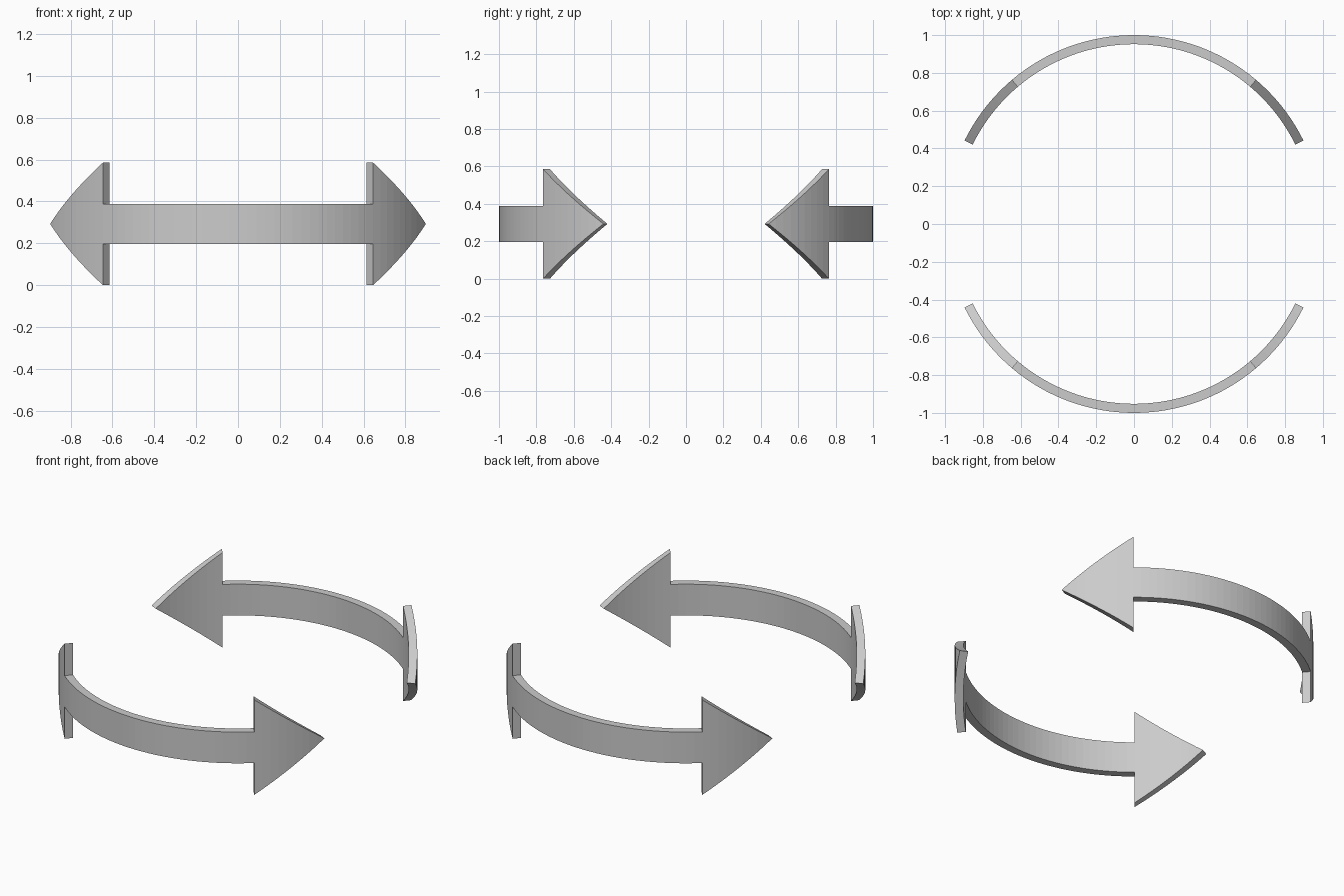
import bpy, bmesh
from math import radians, sin, cos

if "Cube" in bpy.data.objects:
    bpy.data.objects.remove(bpy.data.objects["Cube"])

R_OUT, R_IN = 1.0, 0.952          # outer and inner radius of the band
MID = 0.2925                      # height of the arrow's centre line
HALF_HEAD, HALF_BAND = 0.2925, 0.096
BASE, TIP = radians(40.2), radians(63.8)   # angles measured from the arc's middle
BAND_SEGS, HEAD_SEGS = 32, 9


def curved_arrow(name, side):
    """Double-ended arrow wrapped round the z axis; side is -1 front, +1 back."""
    bm = bmesh.new()

    def column(angle, heights):
        return [bm.verts.new((R_OUT * sin(angle), side * R_OUT * cos(angle), MID + h))
                for h in heights]

    def skin(columns):
        for a, b in zip(columns, columns[1:]):
            for i in range(len(a) - 1):
                bm.faces.new((a[i], b[i], b[i + 1], a[i + 1]))

    # Straight-edged band
    skin([column(BASE * (2 * i / BAND_SEGS - 1), (-HALF_BAND, HALF_BAND))
          for i in range(BAND_SEGS + 1)])

    # Pointed head at each end, narrowing evenly to the tip
    rows = (-HALF_HEAD, -HALF_BAND, HALF_BAND, HALF_HEAD)
    for end in (-1, 1):
        cols = []
        for i in range(HEAD_SEGS + 1):
            t = i / HEAD_SEGS
            cols.append(column(end * (BASE + (TIP - BASE) * t), [h * (1 - t) for h in rows]))
        skin(cols)
    bmesh.ops.remove_doubles(bm, verts=bm.verts[:], dist=1e-4)
    bmesh.ops.recalc_face_normals(bm, faces=bm.faces[:])

    # Thickness towards the centre
    ext = bmesh.ops.extrude_face_region(bm, geom=bm.faces[:], use_keep_orig=True)
    for v in ext["geom"]:
        if isinstance(v, bmesh.types.BMVert):
            v.co.x *= R_IN
            v.co.y *= R_IN
    bmesh.ops.recalc_face_normals(bm, faces=bm.faces[:])

    mesh = bpy.data.meshes.new(name)
    bm.to_mesh(mesh)
    bm.free()
    obj = bpy.data.objects.new(name, mesh)
    bpy.context.collection.objects.link(obj)
    return obj


curved_arrow("front_curved_arrow", -1)
curved_arrow("back_curved_arrow", 1)
